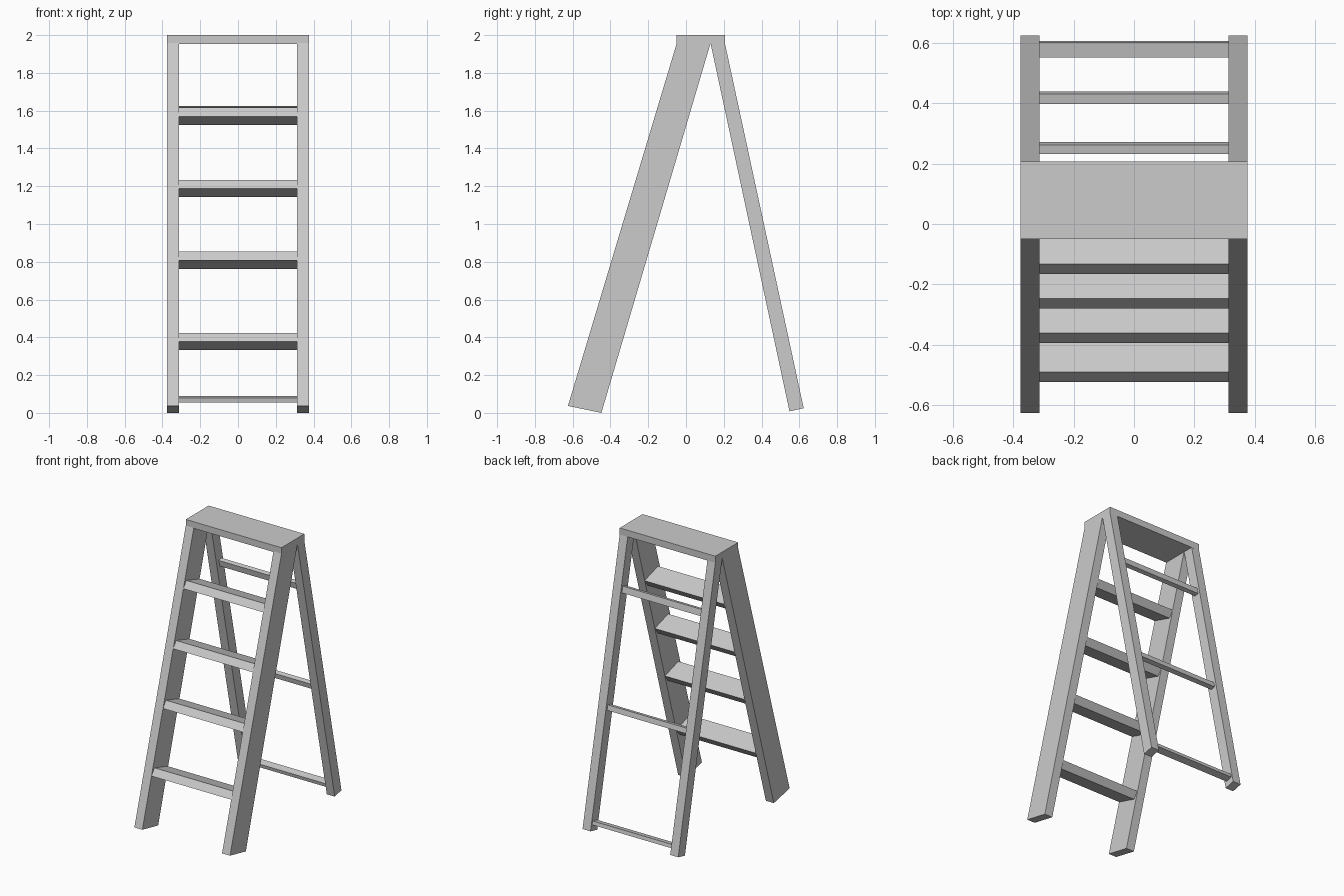
import bpy

if "Cube" in bpy.data.objects:
    bpy.data.objects.remove(bpy.data.objects["Cube"])


def extrude_profile(name, pts, x0, x1):
    """Extrude a closed (y, z) profile along x from x0 to x1."""
    n = len(pts)
    verts = [(x, y, z) for x in (x0, x1) for y, z in pts]
    faces = [tuple(reversed(range(n))), tuple(range(n, 2 * n))]
    faces += [(i, (i + 1) % n, n + (i + 1) % n, n + i) for i in range(n)]
    mesh = bpy.data.meshes.new(name)
    mesh.from_pydata(verts, [], faces)
    mesh.update()
    obj = bpy.data.objects.new(name, mesh)
    bpy.context.collection.objects.link(obj)
    return obj


HALF, INNER = 0.375, 0.3125

# Leg side profiles, mirrored to both sides
legs = {
    "front_leg": [(-0.625, 0.037), (-0.448, 0.0), (0.13, 1.957), (-0.049, 1.957)],
    "rear_leg": [(0.548, 0.008), (0.623, 0.025), (0.206, 1.957), (0.13, 1.957)],
}
for name, profile in legs.items():
    leg = extrude_profile(name, profile, INNER, HALF)
    mirror = leg.modifiers.new("mirror", "MIRROR")
    mirror.use_axis[0] = True

# Top cap
extrude_profile("top_cap", [(-0.049, 1.953), (0.207, 1.953), (0.207, 2.0), (-0.049, 2.0)],
                -HALF, HALF)

# Treads, sloping down towards the back
for i, z in enumerate((0.378, 0.808, 1.188, 1.57)):
    y = -0.635 + 0.299 * z
    extrude_profile(f"tread_{i + 1}",
                    [(y, z), (y + 0.15, z - 0.046), (y + 0.183, z), (y + 0.033, z + 0.046)],
                    -INNER, INNER)

# Rear crossbars, tilted with the rear legs: (y, z) of upper back edge, width, height
for i, (y, z, w, h) in enumerate(((0.600, 0.090, 0.050, 0.025),
                                  (0.430, 0.848, 0.033, 0.036),
                                  (0.262, 1.625, 0.030, 0.044))):
    s = 0.215
    extrude_profile(f"rear_crossbar_{i + 1}",
                    [(y - w + s * h, z - s * w - h), (y + s * h, z - h),
                     (y, z), (y - w, z - s * w)],
                    -INNER, INNER)
